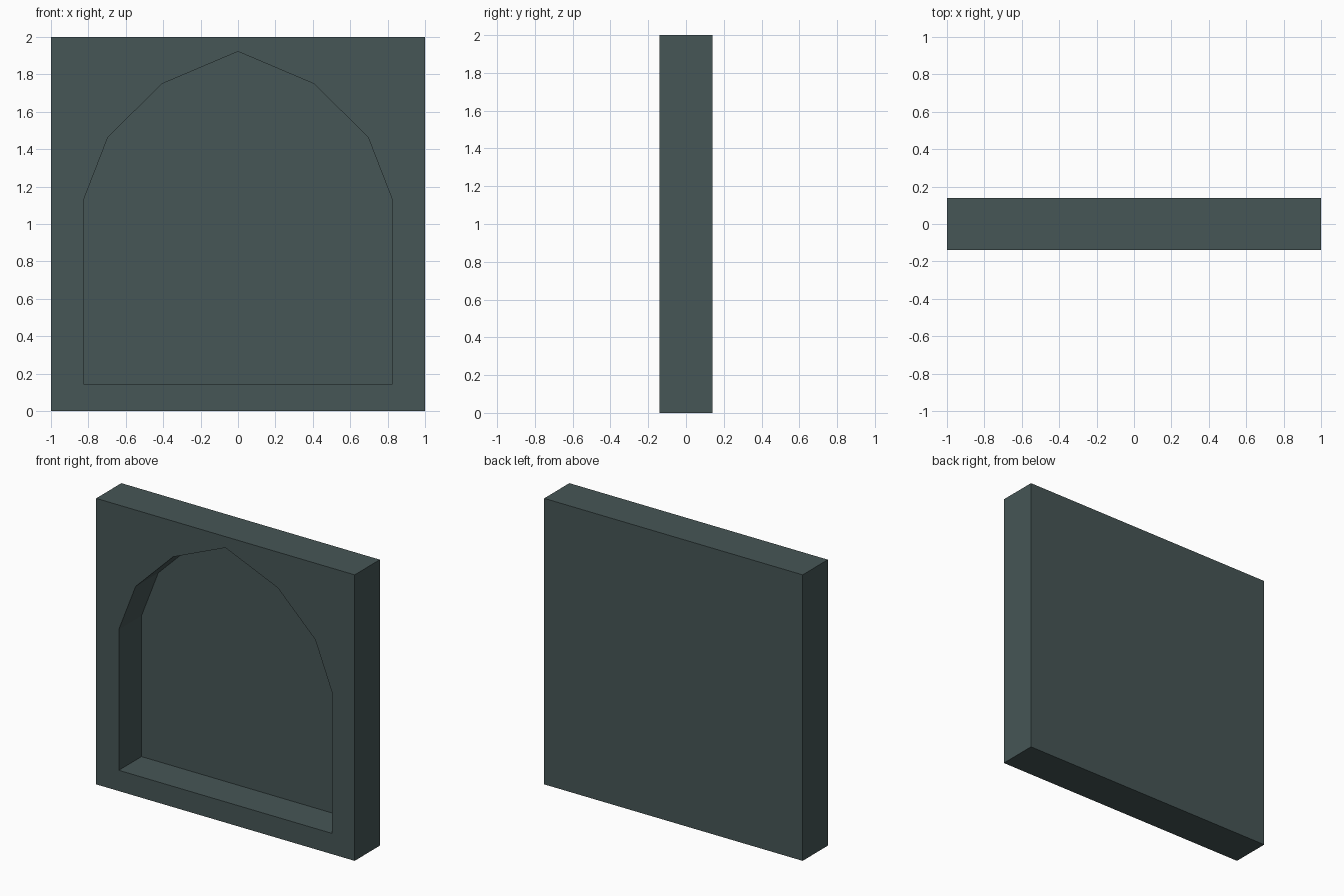
import bpy, bmesh

if "Cube" in bpy.data.objects:
    bpy.data.objects.remove(bpy.data.objects["Cube"])

FRONT, FLOOR, BACK = -0.139, 0.112, 0.139

# Right half of the outer square and of the arched opening (x, z)
outer = [(0, 0), (1, 0), (1, 2), (0, 2)]
arch = [(0, 1.922), (0.405, 1.75), (0.695, 1.465), (0.825, 1.13), (0.825, 0.145), (0, 0.145)]

bm = bmesh.new()


def ring(points, y):
    return [bm.verts.new((x, y, z)) for x, z in points]


def walls(a, b):
    for i in range(len(a) - 1):
        bm.faces.new((a[i], b[i], b[i + 1], a[i + 1]))


outer_front, outer_back = ring(outer, FRONT), ring(outer, BACK)
arch_front, arch_floor = ring(arch, FRONT), ring(arch, FLOOR)

# Front face around the opening, recess floor, back face
bm.faces.new(outer_front + arch_front)
bm.faces.new(arch_floor)
bm.faces.new(outer_back[::-1])
# Outer sides and recess sides
walls(outer_front, outer_back)
walls(arch_front, arch_floor)

# Orient consistently; the front face must look towards -y
bmesh.ops.recalc_face_normals(bm, faces=bm.faces[:])
bm.normal_update()
bm.faces.ensure_lookup_table()
if bm.faces[0].normal.y > 0:
    bmesh.ops.reverse_faces(bm, faces=bm.faces[:])

mesh = bpy.data.meshes.new("arched_niche_wall")
bm.to_mesh(mesh)
bm.free()

# Dark slate colour
slate = bpy.data.materials.new("dark slate")
slate.diffuse_color = (0.061, 0.093, 0.093, 1)
slate.use_nodes = True
slate.node_tree.nodes["Principled BSDF"].inputs["Base Color"].default_value = slate.diffuse_color
mesh.materials.append(slate)

wall = bpy.data.objects.new("arched_niche_wall", mesh)
bpy.context.collection.objects.link(wall)

# Mirror to the left half
mirror = wall.modifiers.new("mirror", "MIRROR")
mirror.use_axis[0] = True
mirror.use_clip = True
